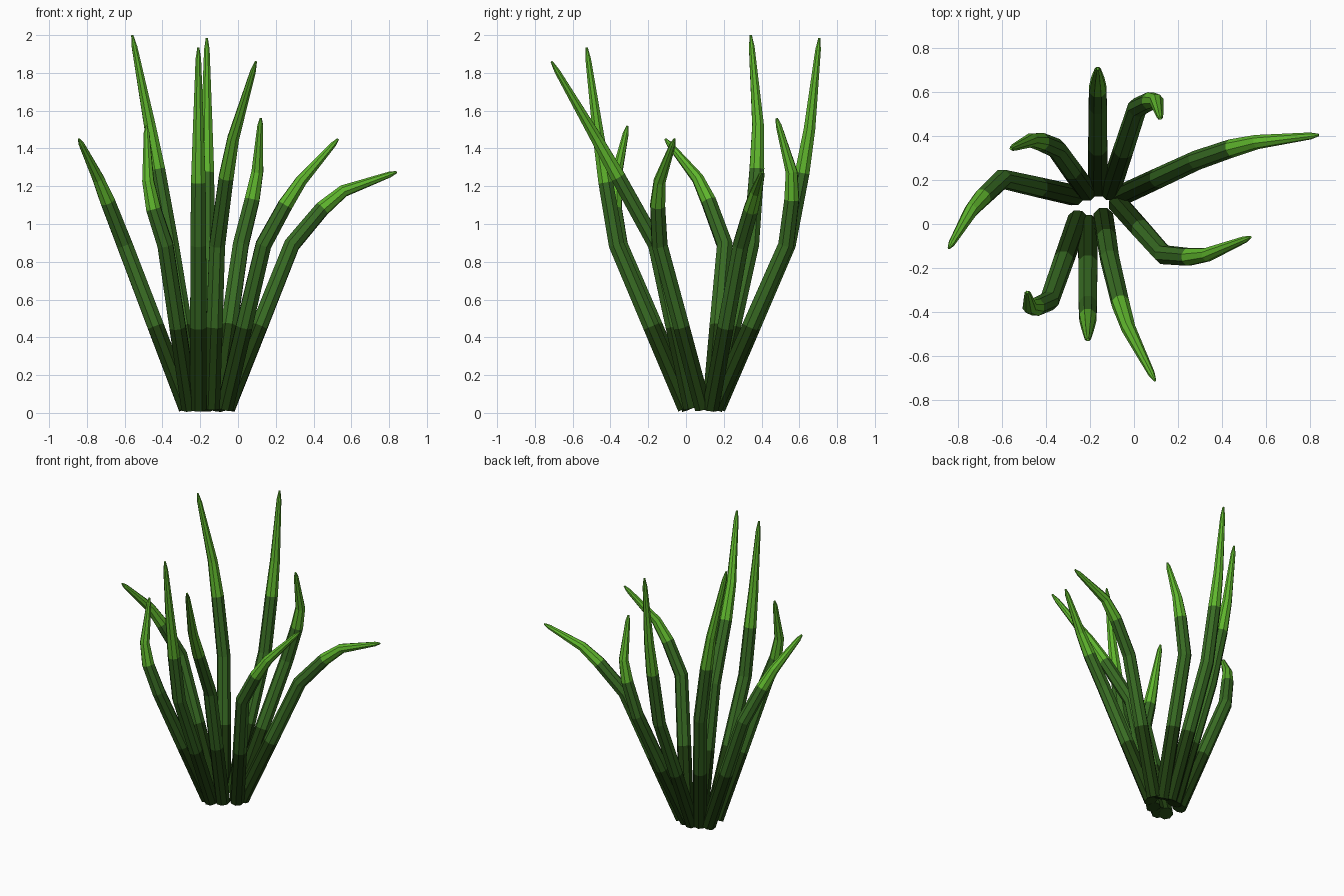
import bpy, bmesh, math
from mathutils import Vector

if "Cube" in bpy.data.objects:
    bpy.data.objects.remove(bpy.data.objects["Cube"])


def material(name, rgb):
    m = bpy.data.materials.new(name)
    m.diffuse_color = (*rgb, 1)
    m.use_nodes = True
    m.node_tree.nodes["Principled BSDF"].inputs["Base Color"].default_value = m.diffuse_color
    return m


MATS = [material("dark green", (0.014, 0.048, 0.005)),
        material("mid green", (0.040, 0.150, 0.017)),
        material("bright green", (0.115, 0.470, 0.026))]
SIDES = 8
RADII = [0.048, 0.047, 0.045, 0.042, 0.033, 0.016, 0.006]
BASE_Z, KNEE_Z = 0.025, 0.89


def leaf_path(base, knee, joint, tip):
    """Centre line: straight lower stalk, then a blade that bends on smoothly."""
    base, knee = Vector((*base, BASE_Z)), Vector((*knee, KNEE_Z))
    joint, tip = Vector(joint), Vector(tip)
    d = (tip - joint).normalized()
    step = joint - knee
    bulge = step - d * step.dot(d)
    bend = joint.lerp(tip, 0.33) + bulge * 0.35
    # the ring just below the tip gives the blunt end
    return [base, base.lerp(knee, 0.5), knee, joint, bend, bend.lerp(tip, 0.87), tip]


def make_leaf(name, *marks):
    pts = leaf_path(*marks)
    dirs = [(b - a).normalized() for a, b in zip(pts, pts[1:])]
    bm = bmesh.new()
    rings = []
    side = Vector((1, 0, 0))
    for i, p in enumerate(pts):
        t = (dirs[max(i - 1, 0)] + dirs[min(i, len(dirs) - 1)]).normalized()
        side = (side - t * side.dot(t)).normalized()
        v = t.cross(side)
        angles = [2 * math.pi * (k + 0.5) / SIDES for k in range(SIDES)]
        rings.append([bm.verts.new(p + RADII[i] * (side * math.cos(a) + v * math.sin(a)))
                      for a in angles])
    # side faces, coloured by their place along the leaf
    for i, (low, high) in enumerate(zip(rings, rings[1:])):
        for k in range(SIDES):
            n = (k + 1) % SIDES
            f = bm.faces.new((low[k], low[n], high[n], high[k]))
            f.material_index = 0 if i == 0 else 1 if i < 3 else 2
    # end caps
    bm.faces.new(rings[0][::-1]).material_index = 0
    bm.faces.new(rings[-1]).material_index = 2
    me = bpy.data.meshes.new(name)
    bm.to_mesh(me)
    bm.free()
    for m in MATS:
        me.materials.append(m)
    bpy.context.collection.objects.link(bpy.data.objects.new(name, me))


# Each leaf: base, knee, start of the bright blade, tip
make_leaf("back_leaf", (-.165, .165), (-.165, .54), (-.165, .615, 1.27), (-.165, .706, 1.985))
make_leaf("back_right_leaf", (-.11, .15), (.015, .53), (.075, .56, 1.13), (.12, .48, 1.56))
make_leaf("long_right_leaf", (-.06, .13), (.285, .29), (.445, .345, 1.08), (.84, .405, 1.275))
make_leaf("right_leaf", (-.07, .09), (.135, -.14), (.25, -.15, 1.10), (.53, -.06, 1.45))
make_leaf("front_right_leaf", (-.14, .03), (-.11, -.16), (-.062, -.36, 1.25), (.095, -.712, 1.86))
make_leaf("front_leaf", (-.21, .0), (-.21, -.368), (-.21, -.425, 1.22), (-.21, -.526, 1.935))
make_leaf("front_left_leaf", (-.255, .02), (-.385, -.35), (-.447, -.378, 1.08), (-.485, -.31, 1.52))
make_leaf("left_leaf", (-.27, .13), (-.6, .205), (-.69, .12, 1.12), (-.842, -.11, 1.45))
make_leaf("back_left_leaf", (-.215, .15), (-.355, .345), (-.425, .375, 1.29), (-.56, .343, 2.0))
